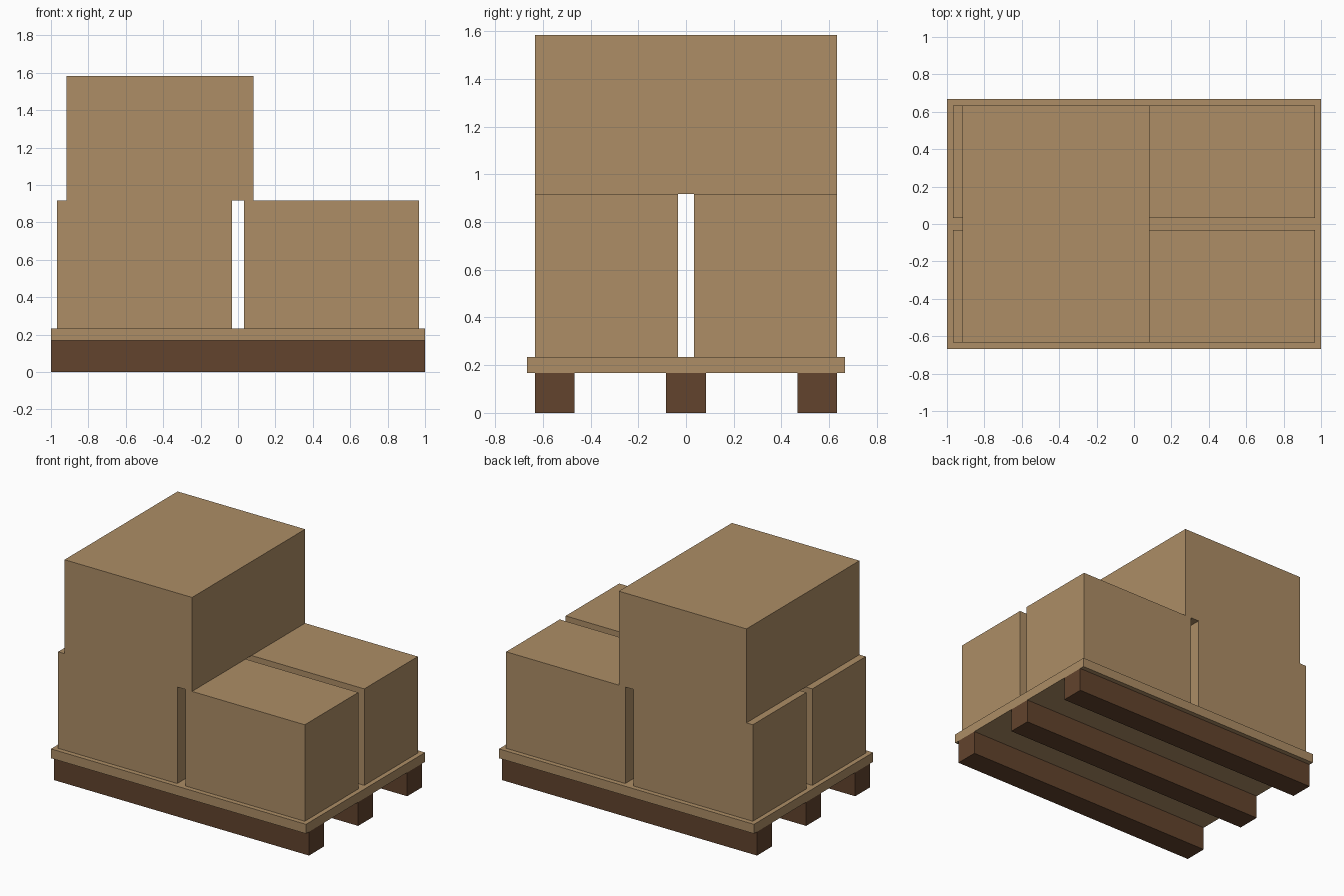
import bpy
import bmesh

if "Cube" in bpy.data.objects:
    bpy.data.objects.remove(bpy.data.objects["Cube"])


def material(name, color):
    m = bpy.data.materials.new(name)
    m.diffuse_color = (*color, 1)
    m.use_nodes = True
    m.node_tree.nodes["Principled BSDF"].inputs["Base Color"].default_value = m.diffuse_color
    return m


CARD = material("cardboard_tan", (0.418, 0.27, 0.133))
WOOD = material("dark_brown_wood", (0.122, 0.056, 0.026))


def box(name, x, y, z, mat):
    """Axis-aligned box from (min, max) ranges."""
    bm = bmesh.new()
    bmesh.ops.create_cube(bm, size=1)
    for v in bm.verts:
        v.co = [r[0] if c < 0 else r[1] for c, r in zip(v.co, (x, y, z))]
    mesh = bpy.data.meshes.new(name)
    bm.to_mesh(mesh)
    bm.free()
    mesh.materials.append(mat)
    obj = bpy.data.objects.new(name, mesh)
    bpy.context.collection.objects.link(obj)
    return obj


# Pallet: three runners under a deck
for name, y in (("front", -0.55), ("middle", 0), ("back", 0.55)):
    box(name + "_runner", (-1, 1), (y - 0.083, y + 0.083), (0, 0.168), WOOD)
box("pallet_deck", (-1, 1), (-0.667, 0.667), (0.168, 0.234), CARD)

# Four lower cartons in a two by two grid with gaps
for side, x in (("left", -0.5), ("right", 0.5)):
    for row, y in (("front", -0.333), ("back", 0.333)):
        box(f"{row}_{side}_carton", (x - 0.467, x + 0.467),
            (y - 0.3, y + 0.3), (0.234, 0.918), CARD)

# Large carton on top, offset to the left
box("top_carton", (-0.917, 0.083), (-0.633, 0.633), (0.918, 1.584), CARD)
